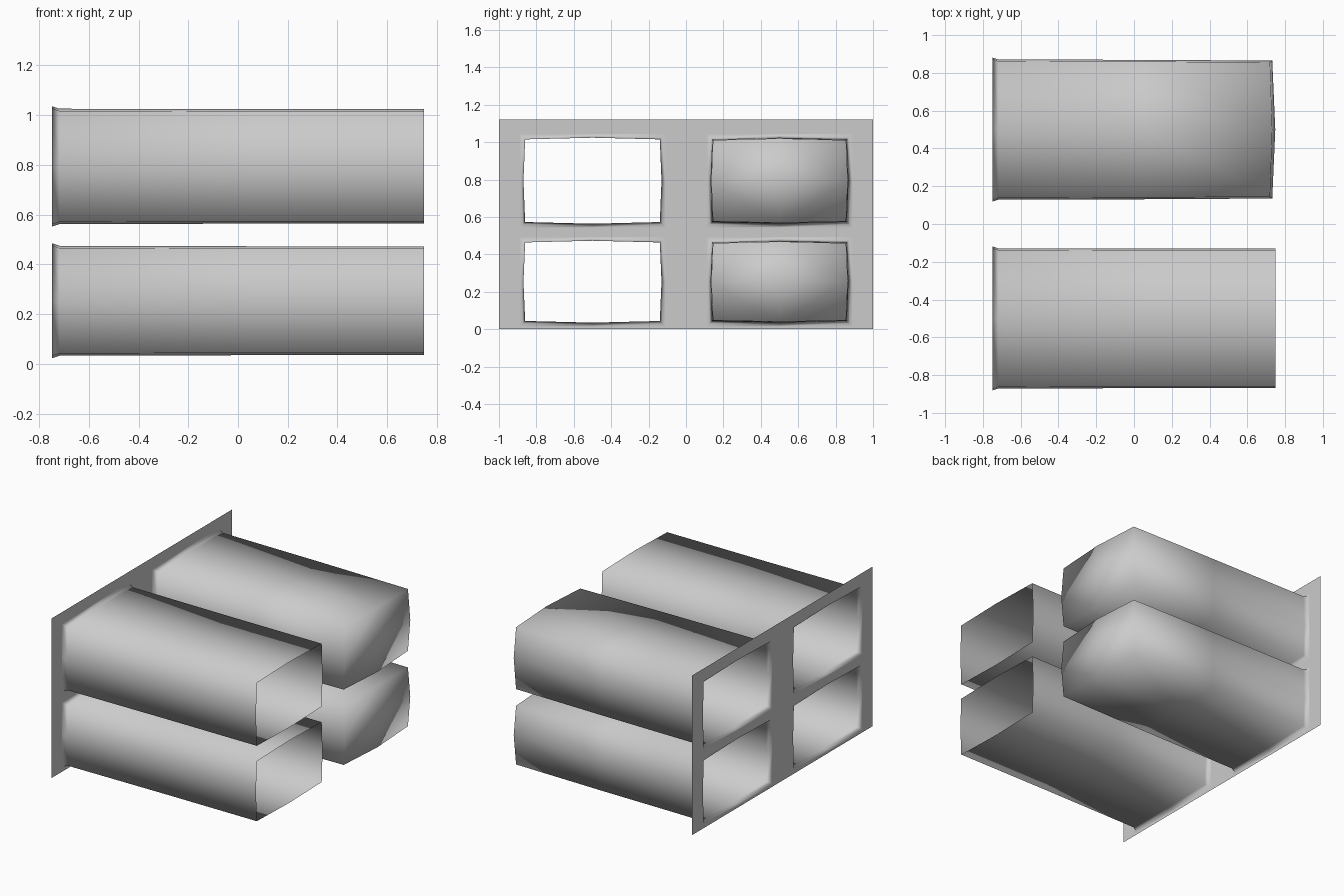
import bpy
import bmesh

cube = bpy.data.objects.get("Cube")
if cube:
    bpy.data.objects.remove(cube, do_unlink=True)

grey = bpy.data.materials.new("light_grey")
grey.use_nodes = True
COLOR = (0.6, 0.6, 0.6, 1)
grey.diffuse_color = COLOR
grey.node_tree.nodes["Principled BSDF"].inputs["Base Color"].default_value = COLOR

BACK, FRONT = -0.748, 0.748
HALF_W, BULGE, FLANGE = 0.36, 0.009, 0.03
# Rows of tubes: centre height and half height
ROWS = {"lower": (0.254, 0.21), "upper": (0.794, 0.221)}
# Eight steps round a rectangle: corners and side midpoints
STEPS = [(-1, -1), (0, -1), (1, -1), (1, 0), (1, 1), (0, 1), (-1, 1), (-1, 0)]


def finish(bm, name):
    mesh = bpy.data.meshes.new(name)
    for face in bm.faces:
        face.smooth = True
    bm.to_mesh(mesh)
    bm.free()
    mesh.materials.append(grey)
    obj = bpy.data.objects.new(name, mesh)
    bpy.context.collection.objects.link(obj)
    return obj


def tube(name, cy, cz, half_h, closed):
    bm = bmesh.new()

    def ring(x, grow=0.0, bulge=BULGE, dome=0.0):
        verts = []
        for sy, sz in STEPS:
            mid = sy * sz == 0
            swell = grow + (bulge if mid else 0)
            verts.append(bm.verts.new((x + (dome if mid else 0),
                                       cy + sy * (HALF_W + swell),
                                       cz + sz * (half_h + swell))))
        return verts

    # Flat flange in the plate, small flare, then the long body
    rings = [ring(BACK, FLANGE, 0), ring(BACK, 0.012), ring(BACK + 0.03, 0.002), ring(0.05)]
    if closed:
        rings.append(ring(0.72, -0.004, BULGE, 0.012))
    else:
        rings.append(ring(FRONT))
    for a, b in zip(rings, rings[1:]):
        for i in range(8):
            j = (i + 1) % 8
            bm.faces.new((a[i], a[j], b[j], b[i]))
    # Pillowed end cap in four quads
    if closed:
        end = rings[-1]
        centre = bm.verts.new((FRONT, cy, cz))
        for i in range(0, 8, 2):
            bm.faces.new((end[i - 1], end[i], end[i + 1], centre))
    return finish(bm, name)


for row, (cz, half_h) in ROWS.items():
    tube(row + "_open_tube", -0.5, cz, half_h, False)
    tube(row + "_closed_tube", 0.5, cz, half_h, True)

# Thin back plate with four openings
edge = HALF_W + FLANGE
ys = [-1, -0.5 - edge, -0.5 + edge, 0.5 - edge, 0.5 + edge, 1]
zs = [0]
for cz, half_h in ROWS.values():
    zs += [cz - half_h - FLANGE, cz + half_h + FLANGE]
zs.append(1.12)
bm = bmesh.new()
grid = [[bm.verts.new((BACK, y, z)) for z in zs] for y in ys]
for i in range(len(ys) - 1):
    for k in range(len(zs) - 1):
        if i % 2 and k % 2:
            continue
        bm.faces.new((grid[i][k], grid[i + 1][k], grid[i + 1][k + 1], grid[i][k + 1]))
finish(bm, "back_plate")
